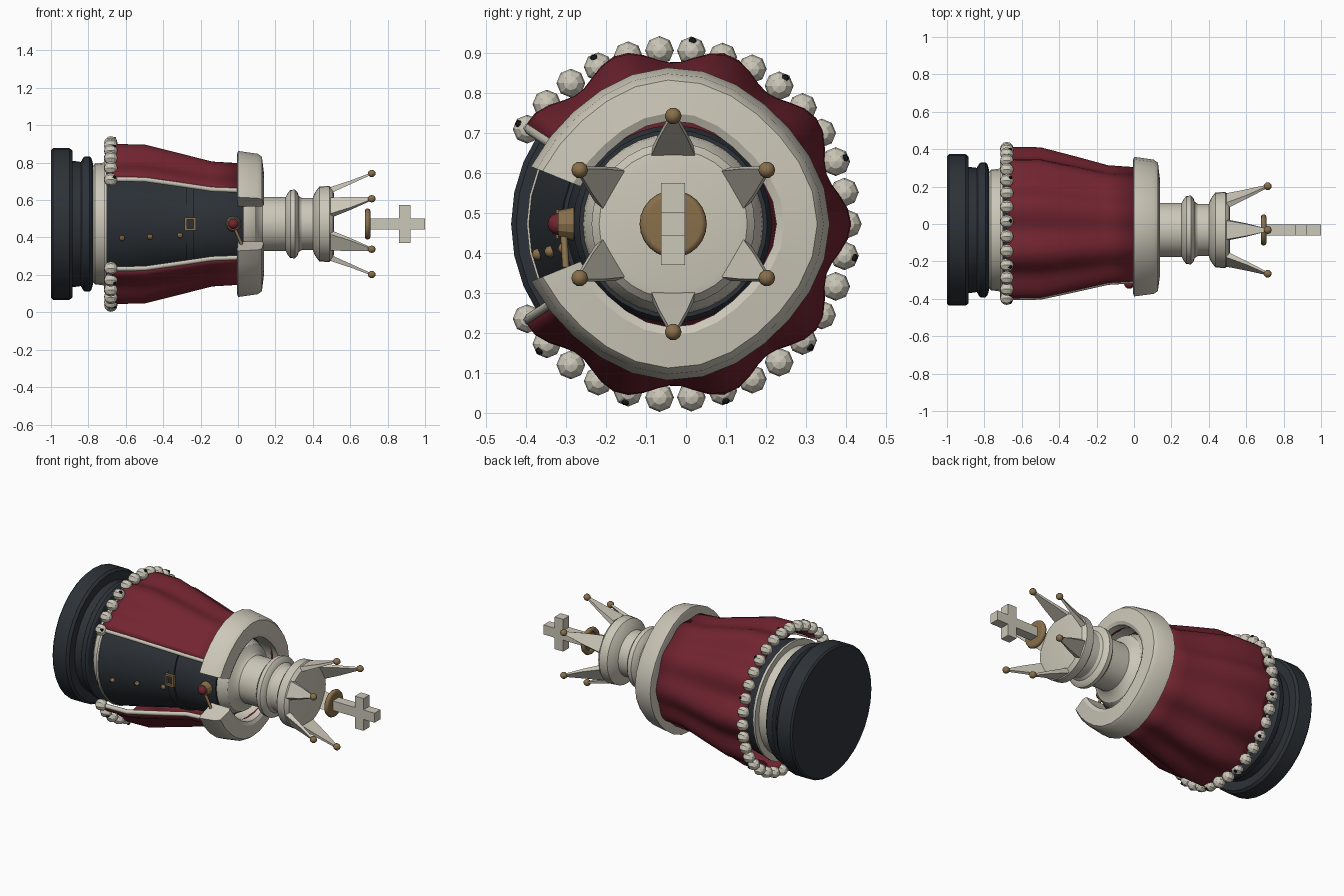
import bpy, bmesh
from math import sin, cos, pi, radians
from mathutils import Matrix, Vector

if "Cube" in bpy.data.objects:
    bpy.data.objects.remove(bpy.data.objects["Cube"])

CY, CZ = -0.032, 0.472          # the piece lies along x on this axis


def mat(name, rgb):
    m = bpy.data.materials.new(name)
    m.diffuse_color = (*rgb, 1)
    m.use_nodes = True
    m.node_tree.nodes["Principled BSDF"].inputs["Base Color"].default_value = m.diffuse_color
    return m


CREAM = mat("cream", (0.6, 0.57, 0.48))
DARK = mat("dark", (0.026, 0.032, 0.039))
RED = mat("red", (0.17, 0.018, 0.03))
GOLD = mat("gold", (0.25, 0.16, 0.07))
BLACK = mat("black", (0.01, 0.01, 0.012))


def pt(x, r, a):
    return Vector((x, CY + r * cos(a), CZ + r * sin(a)))


def finish(name, bm, material, smooth=None):
    bmesh.ops.recalc_face_normals(bm, faces=bm.faces)
    me = bpy.data.meshes.new(name)
    bm.to_mesh(me)
    bm.free()
    ob = bpy.data.objects.new(name, me)
    bpy.context.collection.objects.link(ob)
    me.materials.append(material)
    if smooth:
        bpy.ops.object.select_all(action='DESELECT')
        ob.select_set(True)
        bpy.context.view_layer.objects.active = ob
        bpy.ops.object.shade_smooth_by_angle(angle=radians(smooth))
    return ob


def lathe(name, profile, material, n=32, arc=None, wave=None, loop=False, cap=True, smooth=30):
    """Sweep (x, r) points about the long axis; arc = half angle of an open sweep."""
    bm = bmesh.new()
    if arc:
        angles = [radians(-arc + 2 * arc * i / n) for i in range(n + 1)]
    else:
        angles = [2 * pi * i / n for i in range(n)]
    rows = [[bm.verts.new(pt(x, r + (wave(x, r, a) if wave else 0), a)) for x, r in profile]
            for a in angles]
    m = len(profile)
    for i in range(n):
        p, q = rows[i], rows[(i + 1) % len(rows)]
        for j in range(m if loop else m - 1):
            k = (j + 1) % m
            bm.faces.new((p[j], p[k], q[k], q[j]))
    if arc and loop:
        bm.faces.new(rows[0])
        bm.faces.new(rows[-1])
    elif cap and not arc:
        bm.faces.new([r[0] for r in rows])
        bm.faces.new([r[-1] for r in rows])
    return finish(name, bm, material, smooth)


def balls(name, places, radius, material, u=8, v=6, smooth=None):
    bm = bmesh.new()
    for p in places:
        bmesh.ops.create_uvsphere(bm, u_segments=u, v_segments=v, radius=radius,
                                  matrix=Matrix.Translation(p) @ Matrix.Rotation(pi / 2, 4, 'Y'))
    return finish(name, bm, material, smooth)


def boxes(name, items, material):
    bm = bmesh.new()
    for c, s in items:
        bmesh.ops.create_cube(bm, size=1, matrix=Matrix.Translation(c) @ Matrix.Diagonal((*s, 1)))
    return finish(name, bm, material)


def tube(name, path, radius, material):
    cu = bpy.data.curves.new(name, 'CURVE')
    cu.dimensions = '3D'
    cu.bevel_depth, cu.bevel_resolution, cu.use_fill_caps = radius, 1, True
    sp = cu.splines.new('POLY')
    sp.points.add(len(path) - 1)
    for p, c in zip(sp.points, path):
        p.co = (*c, 1)
    ob = bpy.data.objects.new(name, cu)
    bpy.context.collection.objects.link(ob)
    cu.materials.append(material)
    return ob


# Stepped base and the pale underskirt above it
lathe("base", [(-1, .395), (-.99, .405), (-.9, .405), (-.885, .392), (-.885, .338), (-.84, .332),
               (-.828, .355), (-.815, .362), (-.795, .362), (-.783, .35), (-.775, .32)], DARK)
lathe("underskirt", [(-.785, .3), (-.765, .322), (-.72, .328), (-.7, .325), (-.69, .3)], CREAM)

# Coat, belt, buckle and buttons
coat = [(-.71, .362), (-.62, .345), (-.47, .312), (-.31, .277), (-.2, .262), (0, .25), (.03, .235)]
lathe("coat", coat, DARK)
lathe("coat_hem", [(-.717, .35), (-.717, .366), (-.703, .366), (-.703, .35)], CREAM, loop=True)
lathe("belt", [(-.275, .255), (-.275, .28), (-.235, .277), (-.235, .255)], DARK, loop=True)
by = CY - .283
boxes("buckle", [((-.255 + sx * .024, by, CZ), (.012, .02, .07)) for sx in (-1, 1)] +
      [((-.255, by, CZ + sz * .03), (.06, .02, .012)) for sz in (-1, 1)], GOLD)
balls("buttons", [pt(x, r, pi + .22) for x, r in ((-.62, .347), (-.47, .315), (-.31, .28))],
      .015, GOLD, smooth=40)


# Pleated robe, open at the front
def pleat(x, r, a):
    return max(.007, .021 * min(1, .3 - x * 1.3)) * cos(10 * a)


ARC = 146
robe_profile = [(-.68, .41), (-.64, .414), (-.5, .412), (-.32, .37), (-.14, .326), (.02, .318)]
robe = lathe("robe", robe_profile, RED, n=64, arc=ARC, wave=pleat, smooth=25)
sol = robe.modifiers.new("thickness", 'SOLIDIFY')
sol.thickness, sol.offset = .02, 0
lathe("robe_lining", [(-.02, .32), (.04, .27), (.1, .245)], RED, n=48, arc=ARC)
for side, s in (("upper", 1), ("lower", -1)):
    a = radians(ARC + .5) * s
    tube(side + "_robe_trim", [pt(x, r + pleat(x, r, a), a) for x, r in robe_profile], .014, CREAM)

# Fur balls round the hem, every third one spotted
hem = [radians(-147 + 10.5 * i) for i in range(29)]
balls("hem_fur", [pt(-.68, .435, a) for a in hem], .036, CREAM)
balls("fur_spots", [pt(-.662, .459, a) for a in hem[1::3]], .011, BLACK, 6, 4)

# Wide fur collar
lathe("collar", [(-.005, .365), (0, .383), (.105, .368), (.128, .352), (.138, .27), (.128, .25),
                 (.0, .25)], CREAM, n=24, arc=158, loop=True,
      wave=lambda x, r, a: .008 * cos(4 * a))

# Clasp
g = pt(-.025, .268, pi)
bm = bmesh.new()
bmesh.ops.create_cone(bm, cap_ends=True, segments=12, radius1=.042, radius2=.034, depth=.04,
                      matrix=Matrix.Translation(g) @ Matrix.Rotation(pi / 2, 4, 'X'))
finish("clasp_setting", bm, GOLD)
balls("clasp_gem", [g - Vector((0, .018, 0))], .028, RED, 12, 8, 40)
tube("clasp_pin", [g + Vector((.01, -.005, -.03)), g + Vector((.045, .0, -.11))], .009, GOLD)

# Neck, ring and head
lathe("neck_and_head", [(.0, .23), (.05, .222), (.09, .2), (.11, .16), (.13, .145), (.255, .145),
                        (.265, .165), (.28, .182), (.305, .184), (.318, .17), (.325, .15),
                        (.34, .14), (.4, .14), (.412, .17), (.435, .2), (.488, .204),
                        (.508, .185), (.512, .165)], CREAM)

# Crown points: tapered blades leaning outwards, each with a ball tip
bm = bmesh.new()
crown = [radians(30 + 60 * i) for i in range(6)]
for a in crown:
    t = Vector((0, -sin(a), cos(a)))
    rings = []
    for x, r0, r1, w0, w1 in ((.495, .165, .198, .057, .05), (.6, .212, .232, .036, .032),
                              (.71, .262, .274, .008, .008)):
        rings.append([bm.verts.new(pt(x, r, a) + t * w)
                      for r, w in ((r0, -w0), (r0, w0), (r1, w1), (r1, -w1))])
    for p, q in zip(rings, rings[1:]):
        for j in range(4):
            k = (j + 1) % 4
            bm.faces.new((p[j], p[k], q[k], q[j]))
    bm.faces.new(rings[0])
    bm.faces.new(rings[-1])
finish("crown_points", bm, CREAM)
balls("crown_tips", [pt(.715, .27, a) for a in crown], .021, GOLD, 10, 6, 40)

# Gold ring and cross
lathe("cross_ring", [(.693 + .015 * cos(i * pi / 4), .069 + .015 * sin(i * pi / 4))
                     for i in range(8)], GOLD, n=24, loop=True, smooth=50)
boxes("cross", [((.85, CY, CZ), (.3, .06, .06)), ((.892, CY, CZ + .066), (.06, .06, .072)),
                ((.892, CY, CZ - .066), (.06, .06, .072))], CREAM)
